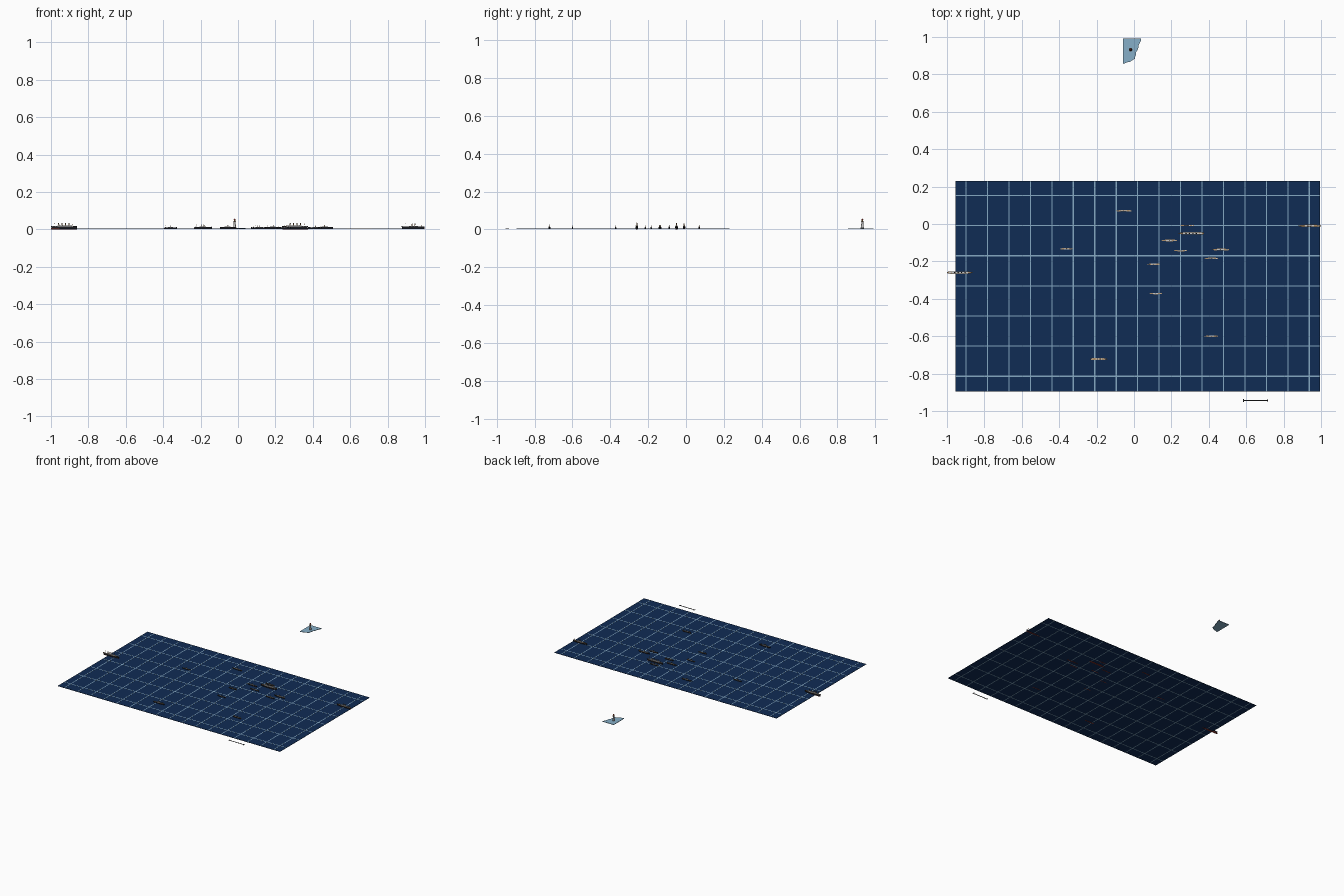
import bpy, bmesh, math
from mathutils import Matrix, Vector

if "Cube" in bpy.data.objects:
    bpy.data.objects.remove(bpy.data.objects["Cube"])

SEA = 0.005


def mat(name, r, g, b):
    m = bpy.data.materials.new(name)
    m.diffuse_color = (r, g, b, 1)
    m.use_nodes = True
    m.node_tree.nodes["Principled BSDF"].inputs["Base Color"].default_value = m.diffuse_color
    return m


NAVY = mat("navy", 0.005, 0.025, 0.09)
LINE = mat("pale_blue", 0.24, 0.40, 0.55)
LAND = mat("land_blue", 0.24, 0.43, 0.58)
BLACK = mat("black", 0.012, 0.012, 0.015)
RED = mat("red", 0.3, 0.03, 0.02)
TAN = mat("deck_tan", 0.42, 0.27, 0.14)
WHITE = mat("white", 0.75, 0.75, 0.72)
BUFF = mat("buff", 0.55, 0.28, 0.09)
GREY = mat("grey", 0.05, 0.05, 0.05)


def finish(name, bm, mats, smooth=False):
    bmesh.ops.recalc_face_normals(bm, faces=bm.faces)
    me = bpy.data.meshes.new(name)
    bm.to_mesh(me)
    bm.free()
    ob = bpy.data.objects.new(name, me)
    bpy.context.collection.objects.link(ob)
    for m in mats:
        me.materials.append(m)
    if smooth:
        me.shade_smooth()
        me.set_sharp_from_angle(angle=math.radians(35))
    return ob


def add_box(bm, x0, x1, y0, y1, z0, z1):
    m = Matrix.Translation(((x0 + x1) / 2, (y0 + y1) / 2, (z0 + z1) / 2))
    bmesh.ops.create_cube(bm, size=1, matrix=m @ Matrix.Diagonal((x1 - x0, y1 - y0, z1 - z0, 1)))


def add_tube(bm, x, y, z0, z1, r0, r1, n=12, rake=0):
    new = bmesh.ops.create_cone(bm, cap_ends=True, segments=n, radius1=r0, radius2=r1, depth=z1 - z0,
                                matrix=Matrix.Translation((x, y, (z0 + z1) / 2)))
    for v in new["verts"]:
        v.co.x += rake * (v.co.z - z0)


# sea sheet and chart lines
X0, X1, Y0, Y1 = -0.955, 0.995, -0.895, 0.23
bm = bmesh.new()
add_box(bm, X0, X1, Y0, Y1, SEA - 0.002, SEA)
finish("sea", bm, [NAVY])
bm = bmesh.new()
for i in range(17):
    x = -0.898 + 0.1147 * i
    add_box(bm, x - 0.003, x + 0.003, Y0, Y1, SEA - 0.0024, SEA + 0.0005)
finish("meridian_lines", bm, [LINE])
bm = bmesh.new()
for i in range(7):
    y = 0.152 - 0.161 * i
    add_box(bm, X0, X1, y - 0.003, y + 0.003, SEA - 0.0024, SEA + 0.0005)
finish("parallel_lines", bm, [LINE])

# scale bar with end ticks
bm = bmesh.new()
add_box(bm, 0.583, 0.717, -0.947, -0.941, SEA - 0.002, SEA)
for x in (0.583, 0.713):
    add_box(bm, x, x + 0.004, -0.953, -0.935, SEA - 0.002, SEA)
finish("scale_bar", bm, [GREY])

# headland with ragged coast
coast = [(-0.06, 0.992), (0.039, 0.992), (0.036, 0.978), (0.025, 0.955), (0.022, 0.935), (0.012, 0.92),
         (0.01, 0.902), (0.004, 0.892), (0.006, 0.884), (-0.008, 0.876), (-0.02, 0.868), (-0.04, 0.864),
         (-0.055, 0.856), (-0.06, 0.86)]
bm = bmesh.new()
face = bm.faces.new([bm.verts.new((x, y, SEA - 0.002)) for x, y in coast])
ext = bmesh.ops.extrude_face_region(bm, geom=[face])
for v in ext["geom"]:
    if isinstance(v, bmesh.types.BMVert):
        v.co.z = SEA + 0.001
finish("headland", bm, [LAND])

# lighthouse
LX, LY = -0.018, 0.932
for name, z0, z1, r0, r1, m in (("lighthouse_base", 0.005, 0.009, 0.010, 0.010, GREY),
                                ("lighthouse_tower", 0.009, 0.040, 0.007, 0.005, WHITE),
                                ("lighthouse_gallery", 0.040, 0.042, 0.0075, 0.0075, BLACK),
                                ("lighthouse_lantern", 0.042, 0.050, 0.0045, 0.0045, BUFF),
                                ("lighthouse_roof", 0.050, 0.058, 0.006, 0.0005, RED)):
    bm = bmesh.new()
    add_tube(bm, LX, LY, z0, z1, r0, r1, 16)
    finish(name, bm, [m], True)


def ship(k, cx, cy, L, funnels, d):
    """d = +1 when the bow points to +x, -1 to -x."""
    M = Matrix.Translation((cx, cy, SEA)) @ Matrix.Diagonal((L * d, L, L, 1))

    def done(name, bm, mats, smooth=False):
        bmesh.ops.transform(bm, matrix=M, verts=bm.verts)
        finish("ship_%02d_%s" % (k, name), bm, mats, smooth)

    # hull: position, half width, sheer; rings keel to waterline to deck
    stations = [(-0.5, 0.018, 0.088), (-0.46, 0.036, 0.083), (-0.36, 0.048, 0.078), (-0.15, 0.052, 0.075),
                (0.15, 0.052, 0.075), (0.33, 0.040, 0.081), (0.44, 0.018, 0.089), (0.5, 0.002, 0.096)]
    bm = bmesh.new()
    rings = []
    for x, w, top in stations:
        low = x + (0.03 if x < -0.4 else 0) - (0.012 if x > 0.4 else 0)
        pts = [(low, 0.6 * w, -0.034), (low, 0.92 * w, 0.004), (x, w, top)]
        pts += [(a, -b, c) for a, b, c in reversed(pts)]
        rings.append([bm.verts.new(p) for p in pts])
    for a, b in zip(rings, rings[1:]):
        for j, slot in enumerate((1, 0, 2, 0, 1, 1)):
            n = (j + 1) % 6
            bm.faces.new((a[j], a[n], b[n], b[j])).material_index = slot
    for r in (rings[0], rings[-1]):
        bm.faces.new((r[0], r[1], r[4], r[5])).material_index = 1
        bm.faces.new((r[1], r[2], r[3], r[4]))
    done("hull", bm, [BLACK, RED, TAN])

    # deckhouses, bridge and forecastle hatch
    big = funnels == 4
    h = 0.5 if big else 0.32
    bm = bmesh.new()
    add_box(bm, -h * 0.64, h * 0.55, -0.037, 0.037, 0.07, 0.094)
    add_box(bm, -h * 0.5, h * 0.5, -0.029, 0.029, 0.094, 0.108)
    add_box(bm, h * 0.5, h * 0.6, -0.044, 0.044, 0.094, 0.112)
    add_box(bm, -0.42, -0.35, -0.025, 0.025, 0.07, 0.092)
    done("deckhouse", bm, [WHITE])

    # raked funnels with black caps
    step = 0.13 if big else 0.12
    fz = 0.18
    body, cap = bmesh.new(), bmesh.new()
    for i in range(funnels):
        fx = (i - (funnels - 1) / 2) * step
        add_tube(body, fx, 0, 0.1, fz, 0.019, 0.019, 12, -0.15)
        add_tube(cap, fx - 0.15 * (fz - 0.1), 0, fz, fz + 0.025, 0.0195, 0.0195, 12, -0.15)
    done("funnels", body, [BUFF], True)
    done("funnel_caps", cap, [BLACK], True)

    # masts
    bm = bmesh.new()
    for mx in (-0.36, 0.34):
        add_tube(bm, mx, 0, 0.07, 0.22, 0.005, 0.003, 6, -0.12)
    done("masts", bm, [BUFF])

    # rudder
    bm = bmesh.new()
    add_box(bm, -0.495, -0.465, -0.004, 0.004, -0.034, 0.02)
    done("rudder", bm, [RED])


fleet = [(-0.055, 0.07, 0.085, 1, -1), (0.283, -0.008, 0.075, 1, -1), (0.305, -0.05, 0.14, 4, -1),
         (0.187, -0.088, 0.085, 1, -1), (-0.36, -0.133, 0.07, 1, 1), (0.247, -0.142, 0.075, 1, -1),
         (0.462, -0.137, 0.095, 1, -1), (0.412, -0.184, 0.075, 1, -1), (0.105, -0.215, 0.07, 1, -1),
         (0.115, -0.372, 0.07, 1, -1), (-0.93, -0.26, 0.14, 4, 1), (-0.187, -0.722, 0.097, 2, 1),
         (0.412, -0.6, 0.075, 1, -1), (0.937, -0.01, 0.124, 2, -1)]
for k, (x, y, length, n, d) in enumerate(fleet, 1):
    ship(k, x, y, length, n, d)
